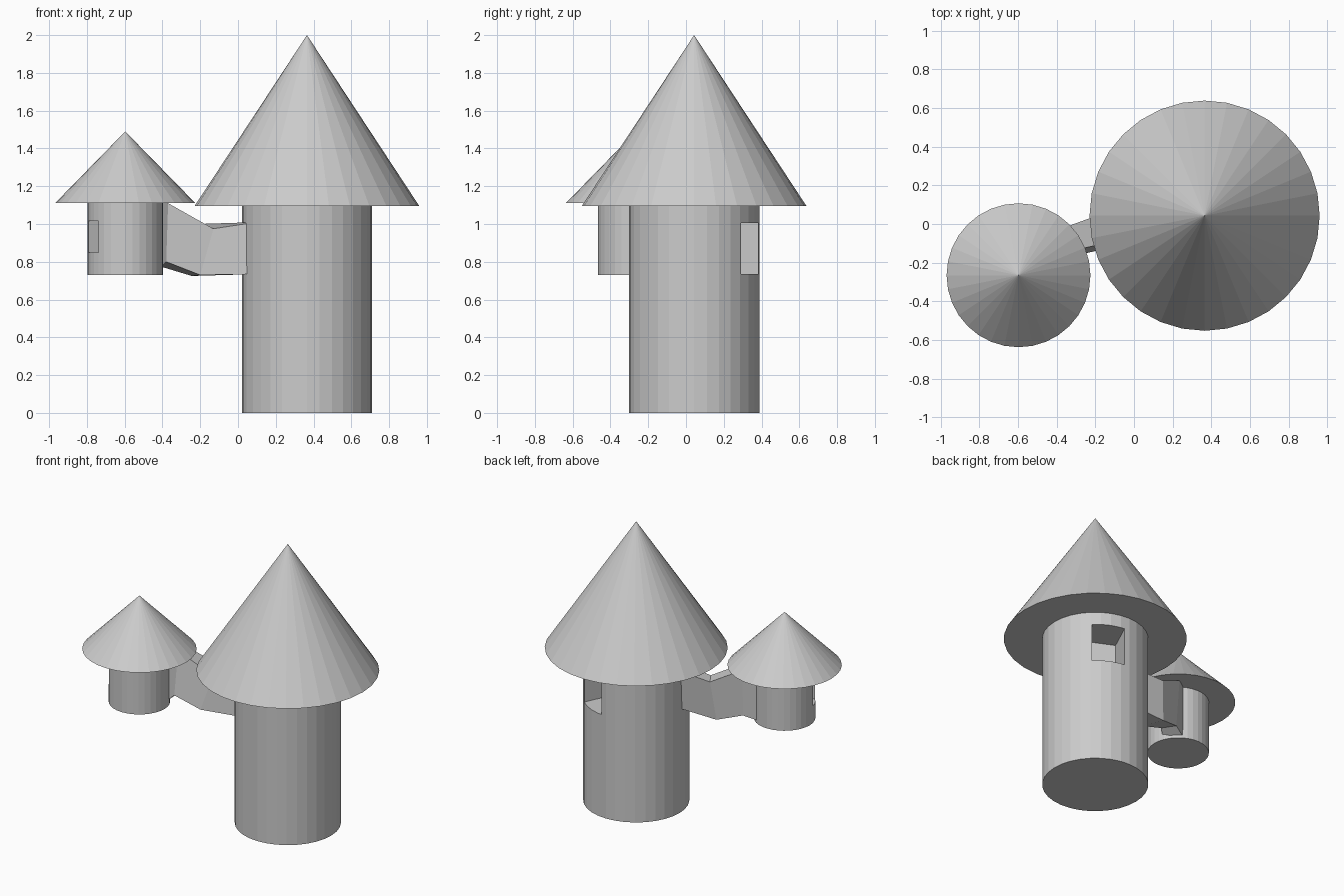
import bpy, bmesh
from math import radians, cos, sin
from mathutils import Vector

cube = bpy.data.objects.get("Cube")
if cube:
    bpy.data.objects.remove(cube, do_unlink=True)

grey = bpy.data.materials.new("light_grey")
grey.use_nodes = True
grey.diffuse_color = (0.6, 0.6, 0.6, 1)
grey.node_tree.nodes["Principled BSDF"].inputs["Base Color"].default_value = (0.6, 0.6, 0.6, 1)


def cone(name, x, y, z0, z1, r0, r1):
    bpy.ops.mesh.primitive_cone_add(vertices=32, radius1=r0, radius2=r1, depth=z1 - z0,
                                    location=(x, y, (z0 + z1) / 2))
    obj = bpy.context.object
    obj.name = name
    obj.data.materials.append(grey)
    return obj


def cut_window(wall, x, y, angle, inner, outer, width, z0, z1):
    """Cut a recess into a round wall, facing outward at the given angle."""
    a, mid = radians(angle), (inner + outer) / 2
    bpy.ops.mesh.primitive_cube_add(size=1, rotation=(0, 0, a),
                                    location=(x + mid * cos(a), y + mid * sin(a), (z0 + z1) / 2))
    cutter = bpy.context.object
    cutter.name = "window_cutter"
    cutter.hide_render = True
    cutter.scale = (outer - inner, width, z1 - z0)
    mod = wall.modifiers.new("window", 'BOOLEAN')
    mod.operation, mod.solver, mod.object = 'DIFFERENCE', 'EXACT', cutter
    bpy.context.view_layer.objects.active = wall
    bpy.ops.object.modifier_apply(modifier=mod.name)
    bpy.data.objects.remove(cutter, do_unlink=True)


# Large tower
BX, BY = 0.365, 0.043
big_wall = cone("large_tower_wall", BX, BY, 0, 1.1, 0.345, 0.345)
cut_window(big_wall, BX, BY, 65, 0.10, 0.5, 0.22, 0.735, 1.005)
cone("large_tower_roof", BX, BY, 1.095, 2.0, 0.595, 0)

# Small tower
SX, SY = -0.597, -0.265
small_wall = cone("small_tower_wall", SX, SY, 0.73, 1.115, 0.2, 0.2)
cut_window(small_wall, SX, SY, 209, 0.06, 0.3, 0.11, 0.85, 1.015)
cone("small_tower_roof", SX, SY, 1.11, 1.49, 0.372, 0)

# Bridge: four-cornered rings (front low, back low, back high, front high)
rings = [
    [(-.45, -.23, .73), (-.52, -.11, .74), (-.52, -.11, 1.11), (-.45, -.23, 1.11)],
    [(-.38, -.18, .80), (-.41, -.06, .775), (-.42, -.04, 1.11), (-.37, -.15, 1.11)],
    [(-.20, -.14, .73), (-.245, .005, .725), (-.215, .035, 1.0), (-.13, -.095, .975)],
    [(.10, -.085, .735), (.10, .015, .735), (.10, .03, 1.01), (.10, -.085, 1.01)],
]
bm = bmesh.new()
loops = [[bm.verts.new(Vector(p)) for p in ring] for ring in rings]
for a, b in zip(loops, loops[1:]):
    for i in range(4):
        j = (i + 1) % 4
        bm.faces.new((a[i], a[j], b[j], b[i]))
bm.faces.new(loops[0])
bm.faces.new(loops[-1])
bmesh.ops.recalc_face_normals(bm, faces=bm.faces)
mesh = bpy.data.meshes.new("bridge")
bm.to_mesh(mesh)
bm.free()
mesh.materials.append(grey)
bpy.context.collection.objects.link(bpy.data.objects.new("bridge", mesh))
